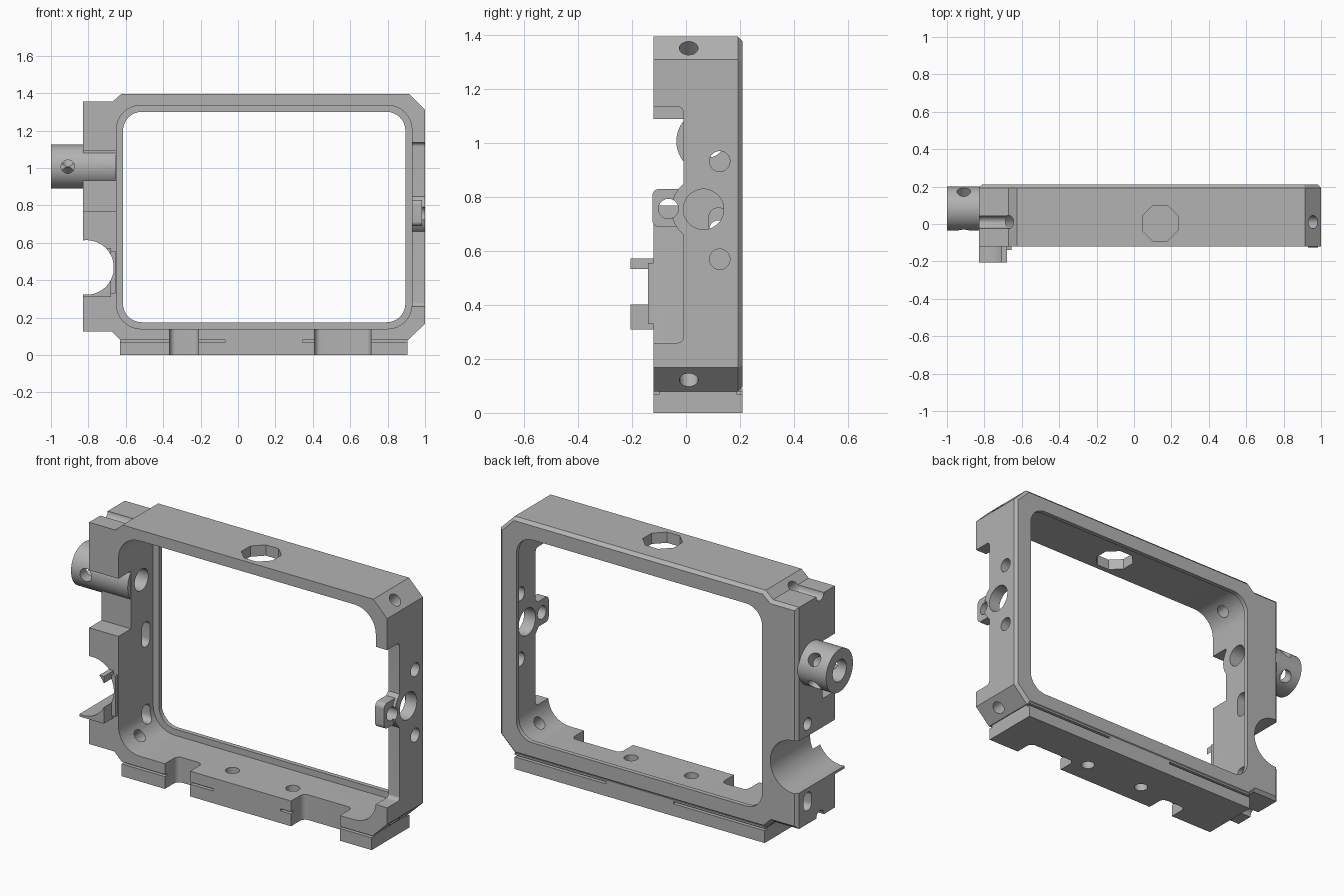
import bpy, bmesh, math
from mathutils import Vector

if "Cube" in bpy.data.objects:
    bpy.data.objects.remove(bpy.data.objects["Cube"])

mat = bpy.data.materials.new("machined_grey")
mat.diffuse_color = (0.45, 0.45, 0.45, 1)
mat.use_nodes = True
mat.node_tree.nodes["Principled BSDF"].inputs["Base Color"].default_value = mat.diffuse_color

PLACE = {'X': lambda u, v, t: (t, u, v),
         'Y': lambda u, v, t: (u, t, v),
         'Z': lambda u, v, t: (u, v, t)}


def prism(name, pts, axis, a, b, back_bevel=0):
    """Extrude a 2D profile along an axis."""
    bm = bmesh.new()
    lo = [bm.verts.new(PLACE[axis](u, v, a)) for u, v in pts]
    hi = [bm.verts.new(PLACE[axis](u, v, b)) for u, v in pts]
    n = len(pts)
    bm.faces.new(lo)
    bm.faces.new(hi)
    for i in range(n):
        j = (i + 1) % n
        bm.faces.new((lo[i], lo[j], hi[j], hi[i]))
    bmesh.ops.recalc_face_normals(bm, faces=bm.faces)
    if back_bevel:
        edges = [e for e in bm.edges if all(abs(v.co.y - b) < 1e-5 for v in e.verts)]
        bmesh.ops.bevel(bm, geom=edges, offset=back_bevel, segments=1, affect='EDGES')
    me = bpy.data.meshes.new(name)
    bm.to_mesh(me)
    bm.free()
    me.materials.append(mat)
    ob = bpy.data.objects.new(name, me)
    bpy.context.collection.objects.link(ob)
    return ob


def rect(u0, u1, v0, v1, r=0, seg=8):
    if not r:
        return [(u0, v0), (u1, v0), (u1, v1), (u0, v1)]
    pts = []
    for k, (cu, cv) in enumerate([(u1 - r, v1 - r), (u0 + r, v1 - r),
                                  (u0 + r, v0 + r), (u1 - r, v0 + r)]):
        for i in range(seg + 1):
            a = math.pi / 2 * (k + i / seg)
            pts.append((cu + r * math.cos(a), cv + r * math.sin(a)))
    return pts


def circle(cu, cv, r, n=32):
    return [(cu + r * math.cos(2 * math.pi * (i + .5) / n),
             cv + r * math.sin(2 * math.pi * (i + .5) / n)) for i in range(n)]


def rod(centre, direction, r, length):
    """Cylinder along any direction."""
    ob = prism("rod", circle(0, 0, r, 24), 'Z', -length / 2, length / 2)
    rot = Vector(direction).to_track_quat('Z', 'Y').to_matrix().to_4x4()
    ob.data.transform(rot)
    for v in ob.data.vertices:
        v.co += Vector(centre)
    return ob


def combine(tool, op='DIFFERENCE'):
    m = frame.modifiers.new("bool", 'BOOLEAN')
    m.object, m.operation, m.solver = tool, op, 'EXACT'
    dg = bpy.context.evaluated_depsgraph_get()
    me = bpy.data.meshes.new_from_object(frame.evaluated_get(dg))
    frame.modifiers.clear()
    frame.data = me
    bpy.data.objects.remove(tool)


def add(pts, axis, a, b):
    combine(prism("part", pts, axis, a, b), 'UNION')


def cut(pts, axis, a, b):
    combine(prism("cutter", pts, axis, a, b))


# Frame body with side block and chamfered corners
outline = [(-.63, .08), (.91, .08), (1, .168), (1, 1.31), (.915, 1.395), (-.625, 1.395),
           (-.67, 1.355), (-.83, 1.355), (-.83, .125), (-.675, .125)]
frame = prism("camera_cage_frame", outline, 'Y', -.12, .21, .017)

# Main opening, with a thin lip at the back
cut(rect(-.65, .93, .14, 1.335, .13), 'Y', -.4, .185)
cut(rect(-.615, .895, .175, 1.3, .1), 'Y', -.4, .4)

# Base plate with side grooves and front recesses
add(rect(-.63, .905, -.12, .21), 'Z', 0, .09)
for x0, x1 in ((-.7, -.07), (.345, 1.0)):
    cut(rect(x0, x1, .068, .08), 'Y', -.2, -.1)
    cut(rect(x0, x1, .068, .08), 'Y', .19, .3)
for x0, x1 in ((-.365, -.21), (.41, .71)):
    cut(rect(x0, x1, -.3, -.01, .03), 'Z', -.1, .3)

# Right wall: cut back front edge, boss, tab and holes
cut(rect(-.4, -.01, .26, 1.135, .02), 'X', .8, 1.1)
add(circle(.065, .755, .12), 'X', .93, 1.0)
add(rect(-.125, .03, .69, .83, .025), 'X', .93, .985)
cut(circle(-.065, .757, .037), 'X', .8, 1.1)
cut(circle(.065, .755, .075), 'X', .8, 1.1)
for z in (.57, .933):
    cut(circle(.125, z, .038), 'X', .8, 1.1)

# Left block: relief, cable clamp hooks and round cradle
cut(rect(-.4, -.01, .77, 1.09), 'X', -.9, -.6)
for z0, z1 in ((.31, .41), (.52, .572)):
    add(rect(-.83, -.68, z0, z1), 'Y', -.205, -.1)
add(rect(-.70, -.655, .33, .555), 'Y', -.14, -.1)
cut(circle(-.81, .468, .146, 48), 'Y', -.4, .4)

# Side socket with bore and set-screw holes
add(circle(.082, 1.007, .118, 48), 'X', -1, -.652)
cut(circle(.082, 1.007, .06), 'X', -1.1, -.5)
for dy, dz in ((-1, 0), (.78, .62), (.78, -.62)):
    combine(rod((-.91, .082 + dy * .1, 1.007 + dz * .1), (0, dy, dz), .036, .14))

# Slots and screw hole in the left wall
cut(rect(.085, .155, .62, .76, .034), 'X', -.72, -.5)
cut(circle(.12, .68, .034), 'X', -.9, -.5)
cut(rect(.085, .155, .2, .3, .03), 'X', -.9, -.5)

# Grooves on the block ends and diagonal corner holes
for z in (1.355, .125):
    cut(circle(.01, z, .033), 'X', -.9, -.66)
for x, z, d in ((.93, 1.325, 1), (.93, .145, -1), (-.65, 1.335, -1), (-.65, .14, 1)):
    combine(rod((x, .01, z), (1, 0, d), .035, .3))

# Octagonal top mount and base screw holes
cut(circle(.14, .005, .103, 8), 'Z', 1.2, 1.6)
for x in (-.04, .33):
    cut(circle(x, .01, .036), 'Z', -.1, .25)

# Smooth rounded surfaces, keep edges sharp
bpy.context.view_layer.objects.active = frame
frame.select_set(True)
bpy.ops.object.shade_smooth_by_angle(angle=math.radians(30))
